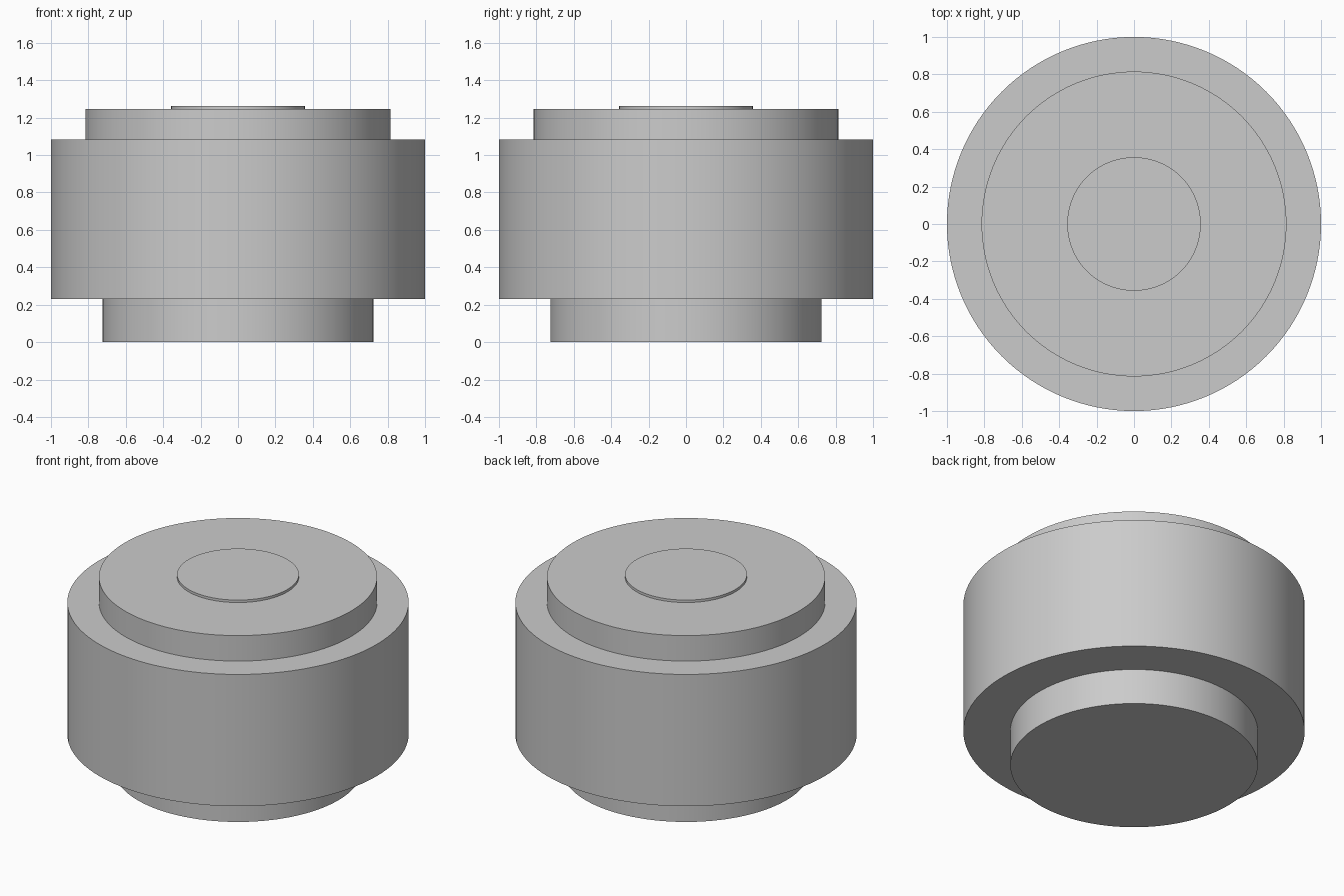
import bpy
import math

cube = bpy.data.objects.get("Cube")
if cube:
    bpy.data.objects.remove(cube, do_unlink=True)

# Single grey material
grey = bpy.data.materials.new("light_grey")
grey.use_nodes = True
colour = (0.6, 0.6, 0.6, 1.0)
grey.diffuse_color = colour
grey.node_tree.nodes["Principled BSDF"].inputs["Base Color"].default_value = colour


def disc(name, radius, bottom, top):
    """Upright cylinder between two heights, smooth round the side."""
    bpy.ops.mesh.primitive_cylinder_add(
        vertices=128, radius=radius, depth=top - bottom,
        location=(0, 0, (bottom + top) / 2))
    obj = bpy.context.object
    obj.name = name
    obj.data.materials.append(grey)
    bpy.ops.object.shade_smooth_by_angle(angle=math.radians(30))
    return obj


# Stacked coaxial parts, bottom to top
disc("base_plinth", 0.725, 0.0, 0.23)
disc("main_drum", 1.0, 0.23, 1.082)
disc("upper_step", 0.815, 1.082, 1.247)
disc("top_pad", 0.357, 1.247, 1.263)
